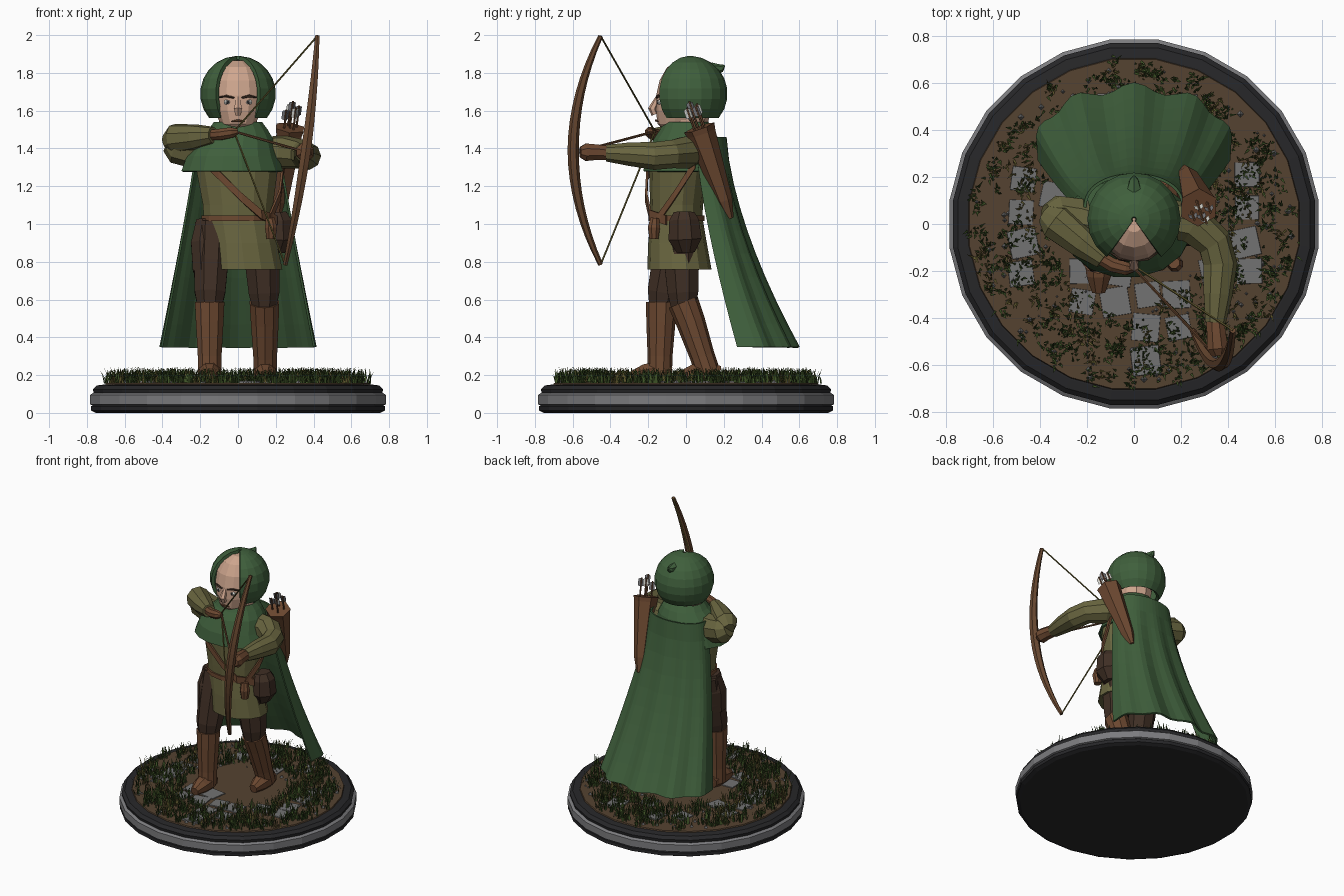
import bpy, math, random
from mathutils import Vector, Matrix

if "Cube" in bpy.data.objects:
    bpy.data.objects.remove(bpy.data.objects["Cube"])
random.seed(4)

def mat(name, *rgb):
    m = bpy.data.materials.new(name)
    m.diffuse_color = (*rgb, 1)
    m.use_nodes = True
    m.node_tree.nodes["Principled BSDF"].inputs["Base Color"].default_value = m.diffuse_color
    return m

GREEN = mat("green_cloth", .05, .115, .045)
OLIVE = mat("olive_cloth", .14, .13, .05)
LEATHER = mat("leather", .15, .065, .03)
DARK = mat("dark_leather", .05, .028, .018)
SKIN = mat("skin", .62, .38, .27)
WOOD = mat("wood", .14, .065, .03)
BLACK = mat("base_black", .02, .02, .022)
STEEL = mat("steel", .2, .2, .21)
SOIL = mat("soil", .09, .055, .03)
STONE = mat("stone", .17, .17, .17)
GRASS = mat("grass", .05, .09, .02)
DRY = mat("dry_grass", .13, .11, .03)
WHITE = mat("white", .7, .7, .65)

def mesh(name, verts, faces, m):
    me = bpy.data.meshes.new(name)
    me.from_pydata([tuple(v) for v in verts], [], faces)
    me.materials.append(m)
    ob = bpy.data.objects.new(name, me)
    bpy.context.collection.objects.link(ob)
    return ob

def skin_rings(name, rings, m, caps=True):
    n = len(rings[0])
    faces = [(k*n+i, k*n+(i+1) % n, (k+1)*n+(i+1) % n, (k+1)*n+i)
             for k in range(len(rings)-1) for i in range(n)]
    if caps:
        faces += [tuple(reversed(range(n))), tuple(range((len(rings)-1)*n, len(rings)*n))]
    return mesh(name, [v for r in rings for v in r], faces, m)

def loft(name, rows, m, n=12, caps=True, turn=.5):
    """Stacked ellipses, rows of (cx, cy, z, rx, ry)."""
    ang = [(i+turn)*math.tau/n for i in range(n)]
    return skin_rings(name, [[(cx+rx*math.cos(a), cy+ry*math.sin(a), z) for a in ang]
                             for cx, cy, z, rx, ry in rows], m, caps)

def tube(name, pts, radii, m, n=8):
    """Round sweep along a path with a radius at each point."""
    pts = [Vector(p) for p in pts]
    rings = []
    for i, p in enumerate(pts):
        t = (pts[min(i+1, len(pts)-1)] - pts[max(i-1, 0)]).normalized()
        ref = Vector((0, 0, 1)) if abs(t.z) < .8 else Vector((0, -1, 0))
        a = t.cross(ref).normalized()
        b = t.cross(a)
        rings.append([p + radii[i]*(a*math.cos(k) + b*math.sin(k))
                      for k in ((j+.5)*math.tau/n for j in range(n))])
    return skin_rings(name, rings, m)

def ball(name, c, s, m, seg=12, ring=8):
    rows = [(c[0], c[1], c[2]-s[2]*math.cos(k*math.pi/ring), max(.001, s[0]*math.sin(k*math.pi/ring)),
             max(.001, s[1]*math.sin(k*math.pi/ring))) for k in range(ring+1)]
    return loft(name, rows, m, seg)

# round display base
def disc(name, prof, m):
    return loft(name, [(0, 0, z, r, r) for r, z in prof], m, 24)
disc("base_foot", [(.76, 0), (.785, .012), (.785, .035), (.77, .045)], BLACK)
disc("base_band", [(.775, .04), (.79, .045), (.79, .095), (.775, .105)], STEEL)
disc("base_rim", [(.77, .1), (.775, .125), (.755, .145), (.715, .15)], BLACK)
disc("soil", [(.71, .145), (.705, .158), (.5, .162)], SOIL)

# paving slabs and pebbles
spots = [(-.47, .19), (-.48, .05), (-.34, .12), (-.47, -.08), (-.48, -.21), (-.22, -.2), (-.22, -.33),
         (-.07, -.2), (-.08, -.33), (.06, -.3), (.05, -.44), (.05, -.58), (.19, -.44), (.18, -.3), (.48, .21),
         (.48, .07), (.47, -.08), (.49, -.2), (.34, -.2), (.22, .48), (-.1, .5), (.05, .35), (-.25, .4)]
V, F = [], []
for x, y in spots:
    a = random.uniform(-.25, .25)
    s, b = random.uniform(.054, .068), len(V)
    for z, k in ((.15, 1), (.168, .95)):
        for i in range(4):
            t = a + math.pi/4 + i*math.pi/2
            r = s*1.35*k
            V.append((x+r*math.cos(t), y+r*math.sin(t), z))
    F += [(b+4, b+5, b+6, b+7)] + [(b+i, b+(i+1) % 4, b+4+(i+1) % 4, b+4+i) for i in range(4)]
for _ in range(150):
    r, a = math.sqrt(random.uniform(.08, .46)), random.uniform(0, math.tau)
    s, b = random.uniform(.006, .016), len(V)
    x, y = r*math.cos(a), r*math.sin(a)
    V += [(x+s, y, .158), (x, y+s, .158), (x-s, y, .158), (x, y-s, .158), (x, y, .162+s)]
    F += [(b+i, b+(i+1) % 4, b+4) for i in range(4)]
mesh("paving_stones", V, F, STONE)

# grass tufts: bent two-part blades
for name, m, count in (("grass_tufts", GRASS, 310), ("dry_grass_tufts", DRY, 90)):
    V, F = [], []
    for _ in range(count):
        r, a = math.sqrt(random.uniform(.12, .47)), random.uniform(0, math.tau)
        for _ in range(8):
            p = Vector((r*math.cos(a)+random.gauss(0, .014), r*math.sin(a)+random.gauss(0, .014), .155))
            d = random.uniform(0, math.tau)
            out = Vector((math.cos(d), math.sin(d), 0))
            w = Vector((-out.y, out.x, 0))*.005
            h, lean, b = random.uniform(.035, .09), random.uniform(.008, .035), len(V)
            mid = p + out*lean*.4 + Vector((0, 0, h*.6))
            V += [p-w, p+w, mid+w*.8, mid-w*.8, p+out*lean+Vector((0, 0, h))]
            F += [(b, b+1, b+2, b+3), (b+3, b+2, b+4)]
    mesh(name, V, F, m)

# legs, boots and feet
for side, hip, knee, ankle in (("right", (-.135, -.05, 1), (-.15, -.13, .6), (-.15, -.14, .2)),
                               ("left", (.12, -.03, .95), (.14, -.015, .6), (.145, .12, .2))):
    h, k, a = Vector(hip), Vector(knee), Vector(ankle)
    tube(side+"_trousers", [h, h.lerp(k, .5), k.lerp(h, .1), k-Vector((0, 0, .04))], [.1, .098, .088, .07], DARK)
    tube(side+"_boot", [k-Vector((0, 0, .015)), k.lerp(a, .3), k.lerp(a, .75), a], [.082, .077, .066, .066], LEATHER, 10)
    tube(side+"_foot", [a+Vector((0, .06, .005)), a+Vector((0, 0, .015)), a+Vector((0, -.08, .005)), a+Vector((0, -.15, -.008))],
         [.045, .066, .056, .03], LEATHER)

# tunic body, skirt and belt
loft("tunic_body", [(0, -.05, 1.0, .185, .135), (0, -.05, 1.1, .19, .14), (-.005, -.04, 1.28, .22, .155),
                    (0, -.01, 1.42, .2, .14), (0, 0, 1.5, .1, .09)], OLIVE, 14)
loft("tunic_skirt", [(.035, -.035, .76, .205, .17), (.02, -.045, .9, .19, .155), (0, -.05, 1.03, .188, .138)], OLIVE, 14)
loft("belt", [(0, -.05, 1.015, .197, .148), (0, -.05, 1.045, .197, .148)], LEATHER, 14)
tube("right_hip_guard", [(-.165, -.06, 1.02), (-.17, -.08, .9), (-.165, -.1, .75)], [.06, .085, .08], DARK)
tube("hip_pouch", [(.2, -.01, 1.06), (.205, -.01, 1.02), (.205, -.005, .92), (.2, 0, .85)], [.06, .085, .095, .05], DARK)
tube("belt_pouch", [(.17, -.165, 1.03), (.175, -.17, .98), (.175, -.17, .92)], [.025, .035, .025], LEATHER)

# chest strap
def ribbon(name, pts, w, m):
    V = [Vector(p)+Vector((0, 0, s*w)) for p in pts for s in (-1, 1)]
    o = mesh(name, V, [(2*i, 2*i+1, 2*i+3, 2*i+2) for i in range(len(pts)-1)], m)
    o.modifiers.new("thick", 'SOLIDIFY').thickness = .012
ribbon("chest_strap", [(-.17, -.15, 1.33), (-.1, -.2, 1.26), (.02, -.205, 1.14), (.12, -.185, 1.05), (.2, -.1, 1.02)], .025, LEATHER)
ribbon("quiver_strap", [(.16, -.15, 1.02), (.215, -.06, 1.15), (.235, .05, 1.32)], .025, LEATHER)

# shoulder mantle
mantle = loft("shoulder_mantle", [(-.03, -.015, 1.28, .275, .215), (-.03, -.01, 1.36, .245, .205),
                         (-.01, 0, 1.45, .2, .175), (0, .005, 1.5, .16, .145), (0, 0, 1.54, .13, .12)], GREEN, 16, False)
mantle.modifiers.new("thick", 'SOLIDIFY').thickness = .012

# flowing cape with folds
U, R = 28, 9
V = []
for j in range(R+1):
    v = j/R
    w = .215+.205*v**1.1
    e, c = .05+.22*v**1.4, .215+.365*v**1.6
    for i in range(U+1):
        t = (i/U*2-1)*math.pi/2
        fold = .022*v*math.cos(10*t)
        V.append(((w+fold*.5)*math.sin(t), e+(c-e)*math.cos(t)**.75 + fold*math.cos(t) if abs(t) < 1.57 else e, 1.46-1.11*v))
cape = mesh("cape", V, [(j*(U+1)+i, j*(U+1)+i+1, (j+1)*(U+1)+i+1, (j+1)*(U+1)+i) for j in range(R) for i in range(U)], GREEN)
cape.modifiers.new("thick", 'SOLIDIFY').thickness = .012

# hood: open-fronted shell with a small point at the back
n, start = 16, math.radians(-54)
V, rows = [], 8
for j in range(rows+1):
    ph = math.radians(3 + 127*j/rows)
    for i in range(n+1):
        a = start + i/n*math.radians(288)
        V.append((.2*math.sin(ph)*math.cos(a), .02+.2*math.sin(ph)*math.sin(a), 1.69+.2*math.cos(ph)))
F = [(j*(n+1)+i, (j+1)*(n+1)+i, (j+1)*(n+1)+i+1, j*(n+1)+i+1) for j in range(rows) for i in range(n)]
hood = mesh("hood", V, F, GREEN)
hood.modifiers.new("thick", 'SOLIDIFY').thickness = -.022
hood.modifiers["thick"].offset = 1
tube("hood_point", [(0, .14, 1.82), (0, .19, 1.825), (0, .205, 1.84)], [.035, .02, .004], GREEN, 6)

# head and face
loft("head", [(0, -.04, 1.495, .055, .075), (0, -.035, 1.53, .095, .115), (0, -.025, 1.6, .127, .135),
              (0, -.02, 1.68, .14, .138), (0, -.01, 1.76, .135, .13), (0, 0, 1.83, .1, .1), (0, .01, 1.865, .04, .045)], SKIN, 14)
loft("neck", [(0, 0, 1.45, .1, .1), (0, .01, 1.6, .11, .12)], SKIN, 10)
tube("nose", [(0, -.15, 1.67), (0, -.178, 1.61), (0, -.165, 1.58)], [.012, .023, .018], SKIN, 6)
tube("mouth", [(-.035, -.148, 1.543), (0, -.158, 1.548), (.035, -.148, 1.543)], [.003, .007, .003], LEATHER, 5)
for s in (-1, 1):
    ball("eye", (s*.055, -.137, 1.645), (.022, .016, .014), WHITE, 8, 6)
    ball("pupil", (s*.055, -.151, 1.645), (.009, .005, .01), BLACK, 6, 4)
    tube("eyebrow", [(s*.02, -.155, 1.668), (s*.06, -.148, 1.678), (s*.1, -.122, 1.67)], [.005, .008, .004], DARK, 5)

# bow arm
tube("left_sleeve", [(.15, .02, 1.38), (.25, 0, 1.38), (.34, -.08, 1.37), (.365, -.17, 1.36), (.355, -.3, 1.37), (.345, -.42, 1.375)],
     [.085, .088, .076, .075, .063, .045], OLIVE, 9)
tube("left_glove", [(.345, -.41, 1.375), (.35, -.47, 1.38), (.355, -.53, 1.38), (.36, -.56, 1.38)], [.04, .044, .05, .03], LEATHER)

# drawing arm
tube("right_sleeve_upper", [(-.15, 0, 1.39), (-.24, .02, 1.39), (-.33, .035, 1.41), (-.37, .03, 1.43)], [.085, .095, .09, .055], OLIVE, 9)
tube("right_sleeve_lower", [(-.375, .04, 1.43), (-.33, .01, 1.45), (-.22, -.08, 1.46), (-.13, -.15, 1.47)], [.045, .082, .068, .045], OLIVE, 9)
tube("right_glove", [(-.15, -.14, 1.47), (-.09, -.175, 1.475), (-.03, -.19, 1.485), (0, -.19, 1.49)], [.03, .032, .03, .015], LEATHER)

# bow, string and nocked arrow
bow = []
for i in range(17):
    t = i/8-1
    bow.append((.36+.085*t-.025*t*t, -.597+.145*t*t, 1.39+.605*t))
tube("bow", bow, [.03-.017*abs(i/8-1)**1.5 for i in range(17)], WOOD, 6)
nock = Vector((-.02, -.165, 1.49))
tube("bow_string_upper", [bow[-1], nock], [.005, .005], DRY, 5)
tube("bow_string_lower", [bow[0], nock], [.005, .005], DRY, 5)
tip = Vector((.345, -.56, 1.385))
tube("nocked_arrow", [nock, tip], [.007, .007], WOOD, 6)
tube("arrow_head", [tip-Vector((.01, -.015, 0)), tip, tip+Vector((.006, -.012, 0))], [.008, .018, .003], STEEL, 4)

# quiver with spare arrows
top, bot = Vector((.275, .07, 1.51)), Vector((.215, .235, 1.03))
tube("quiver", [bot, bot.lerp(top, .2), bot.lerp(top, .94), top], [.018, .045, .078, .085], LEATHER, 6)
d = (top-bot).normalized()
for i, (dx, dy) in enumerate(((-.03, -.02), (.02, -.03), (.035, .02), (-.01, .03), (.0, -.005))):
    p = top+Vector((dx, dy, 0))
    q = p+d*(.1+.012*i)
    tube("spare_arrow", [p-d*.1, q], [.006, .006], WOOD, 5)
    for k in range(3):
        o = Matrix.Rotation(k*math.tau/3, 3, d) @ (d.orthogonal()*.016)
        mesh("fletching", [q-d*.06, q-d*.055+o, q-d*.01+o, q], [(0, 1, 2, 3)], WHITE if i % 2 else STEEL)
